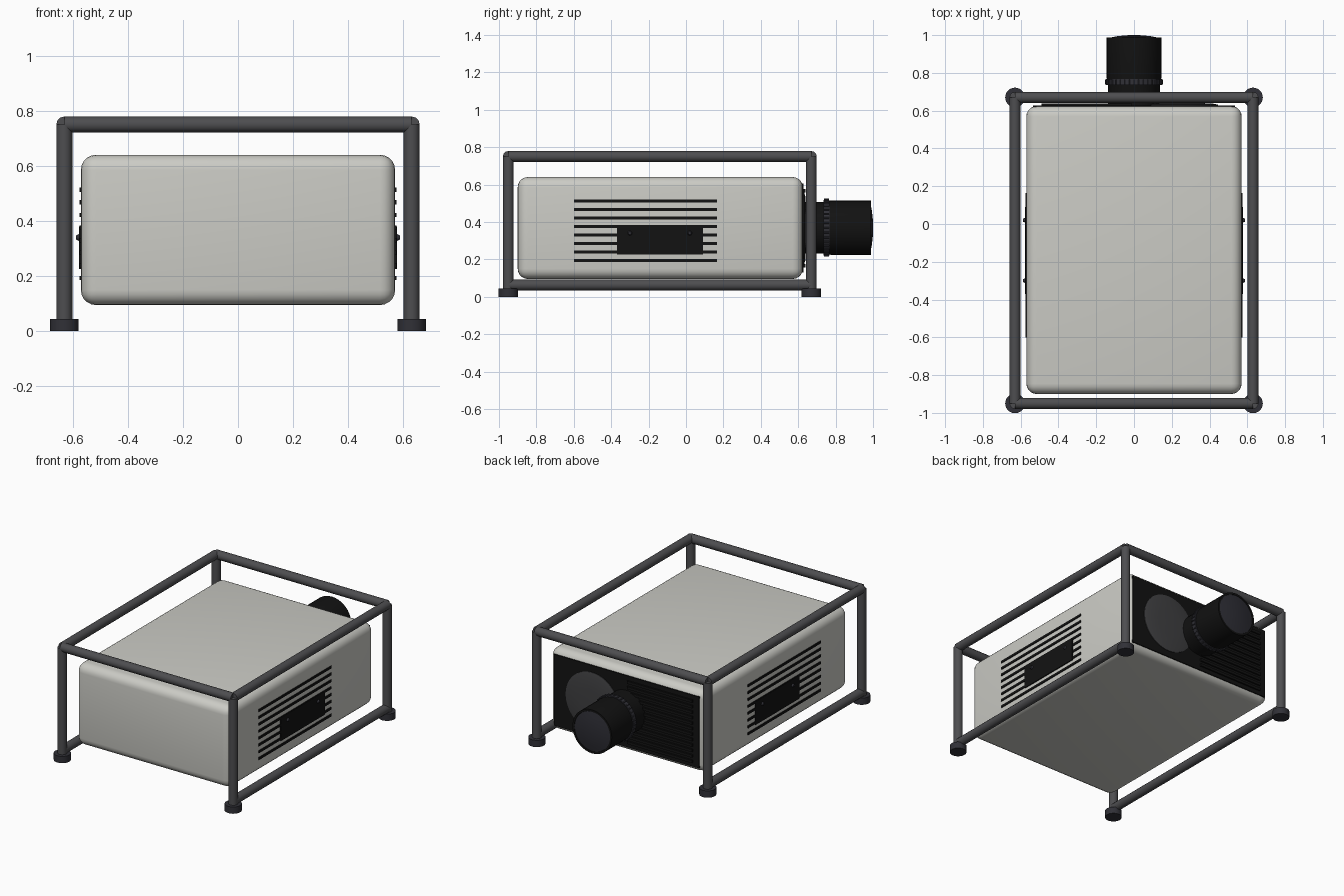
import bpy, math
from mathutils import Vector

if "Cube" in bpy.data.objects:
    bpy.data.objects.remove(bpy.data.objects["Cube"])


def mat(name, c):
    m = bpy.data.materials.new(name)
    m.diffuse_color = (*c, 1)
    m.use_nodes = True
    m.node_tree.nodes["Principled BSDF"].inputs["Base Color"].default_value = m.diffuse_color
    return m


SHELL = mat("warm_grey_shell", (0.60, 0.60, 0.56))
FRAME = mat("frame_grey", (0.075, 0.075, 0.08))
RUBBER = mat("dark_rubber", (0.03, 0.03, 0.038))
BLACK = mat("black", (0.006, 0.006, 0.006))
GLASS = mat("dark_glass", (0.025, 0.025, 0.033))
DISC = mat("disc_grey", (0.05, 0.05, 0.053))


def finish(o, name, m, angle=40):
    o.name = name
    o.data.materials.clear()
    o.data.materials.append(m)
    bpy.ops.object.select_all(action='DESELECT')
    o.select_set(True)
    bpy.context.view_layer.objects.active = o
    bpy.ops.object.shade_smooth_by_angle(angle=math.radians(angle))
    return o


def box(name, lo, hi, m, bevel=0, segs=4):
    lo, hi = Vector(lo), Vector(hi)
    bpy.ops.mesh.primitive_cube_add(size=1, location=(lo + hi) / 2)
    o = bpy.context.object
    o.scale = hi - lo
    bpy.ops.object.transform_apply(location=False, rotation=False, scale=True)
    if bevel:
        b = o.modifiers.new("round", 'BEVEL')
        b.width, b.segments = bevel, segs
        bpy.ops.object.modifier_apply(modifier="round")
    return finish(o, name, m)


def rod(name, a, b, r, m, sides=12, r2=None):
    a, b = Vector(a), Vector(b)
    bpy.ops.mesh.primitive_cone_add(vertices=sides, radius1=r, radius2=r if r2 is None else r2,
                                    depth=(b - a).length, location=(a + b) / 2)
    o = bpy.context.object
    o.rotation_euler = (b - a).to_track_quat('Z', 'Y').to_euler()
    return finish(o, name, m)


def lathe_y(name, cx, cz, profile, m, sides=40):
    # profile of (y, radius) points spun around an axis parallel to y
    verts, faces = [], []
    for y, r in profile:
        for i in range(sides):
            t = 2 * math.pi * i / sides
            verts.append((cx + r * math.sin(t), y, cz + r * math.cos(t)))
    n = len(profile)
    for k in range(n - 1):
        for i in range(sides):
            j = (i + 1) % sides
            faces.append((k * sides + i, (k + 1) * sides + i, (k + 1) * sides + j, k * sides + j))
    faces.append(tuple(range(sides)))
    faces.append(tuple(reversed(range((n - 1) * sides, n * sides))))
    me = bpy.data.meshes.new(name)
    me.from_pydata(verts, [], faces)
    o = bpy.data.objects.new(name, me)
    bpy.context.collection.objects.link(o)
    bpy.context.view_layer.objects.active = o
    o.select_set(True)
    bpy.ops.object.mode_set(mode='EDIT')
    bpy.ops.mesh.select_all(action='SELECT')
    bpy.ops.mesh.normals_make_consistent(inside=False)
    bpy.ops.object.mode_set(mode='OBJECT')
    return finish(o, name, m)


# Main housing
box("housing", (-0.57, -0.90, 0.095), (0.57, 0.625, 0.64), SHELL, 0.055, 5)

# Cage: posts, feet and rails
X, Y0, Y1, R = 0.63, -0.95, 0.67, 0.029
for x in (-X, X):
    for y in (Y0, Y1):
        rod("post", (x, y, 0.03), (x, y, 0.75), R, FRAME)
        rod("foot", (x, y, 0), (x, y, 0.045), 0.052, RUBBER, 24)
    rod("side_top_rail", (x, Y0, 0.75), (x, Y1, 0.75), R, FRAME)
    rod("side_bottom_rail", (x, Y0, 0.063), (x, Y1, 0.063), R, FRAME)
for y in (Y0, Y1):
    rod("cross_top_rail", (-X, y, 0.75), (X, y, 0.75), R, FRAME)

# Side vents, connector plates and knobs
for s in (-1, 1):
    def side_box(name, y0, y1, z0, z1, out):
        a, b = sorted((s * 0.560, s * out))
        box(name, (a, y0, z0), (b, y1, z1), BLACK)
    for i in range(8):
        z = 0.193 + i * 0.0457
        side_box("vent_slat", -0.60, 0.165, z - 0.008, z + 0.008, 0.575)
    side_box("connector_plate", -0.37, 0.09, 0.225, 0.38, 0.577)
    for y in (-0.30, 0.02):
        rod("knob", (s * 0.570, y, 0.34), (s * 0.587, y, 0.34), 0.015, RUBBER, 12, 0.008)

# Black lens-side panel with grille slats
box("lens_panel", (-0.535, 0.619, 0.13), (0.535, 0.628, 0.605), BLACK)
for i in range(12):
    z = 0.165 + i * 0.0365
    box("grille_slat", (-0.49, 0.62, z - 0.009), (-0.01, 0.638, z + 0.009), BLACK)

# Round cover disc beside the lens
lathe_y("cover_disc", 0.25, 0.365, [(0.62, 0.195), (0.632, 0.195), (0.637, 0.17),
                                    (0.641, 0.09), (0.642, 0.01)], DISC, 48)

# Lens barrel, ribbed focus ring and front glass
CZ = 0.369
lathe_y("lens_barrel", 0, CZ, [(0.60, 0.138), (0.735, 0.138), (0.775, 0.145), (0.988, 0.145),
                               (0.988, 0.132), (0.975, 0.13)], BLACK)
lathe_y("focus_ring", 0, CZ, [(0.735, 0.13), (0.735, 0.149), (0.768, 0.149), (0.768, 0.13)], RUBBER)
for i in range(36):
    t = 2 * math.pi * i / 36
    c = Vector((math.sin(t) * 0.150, 0, CZ + math.cos(t) * 0.150))
    rod("ring_rib", c + Vector((0, 0.738, 0)), c + Vector((0, 0.765, 0)), 0.005, RUBBER, 6)
lathe_y("front_glass", 0, CZ, [(0.97, 0.131), (0.986, 0.131), (0.994, 0.09), (0.999, 0.045),
                               (1.0, 0.005)], GLASS)
